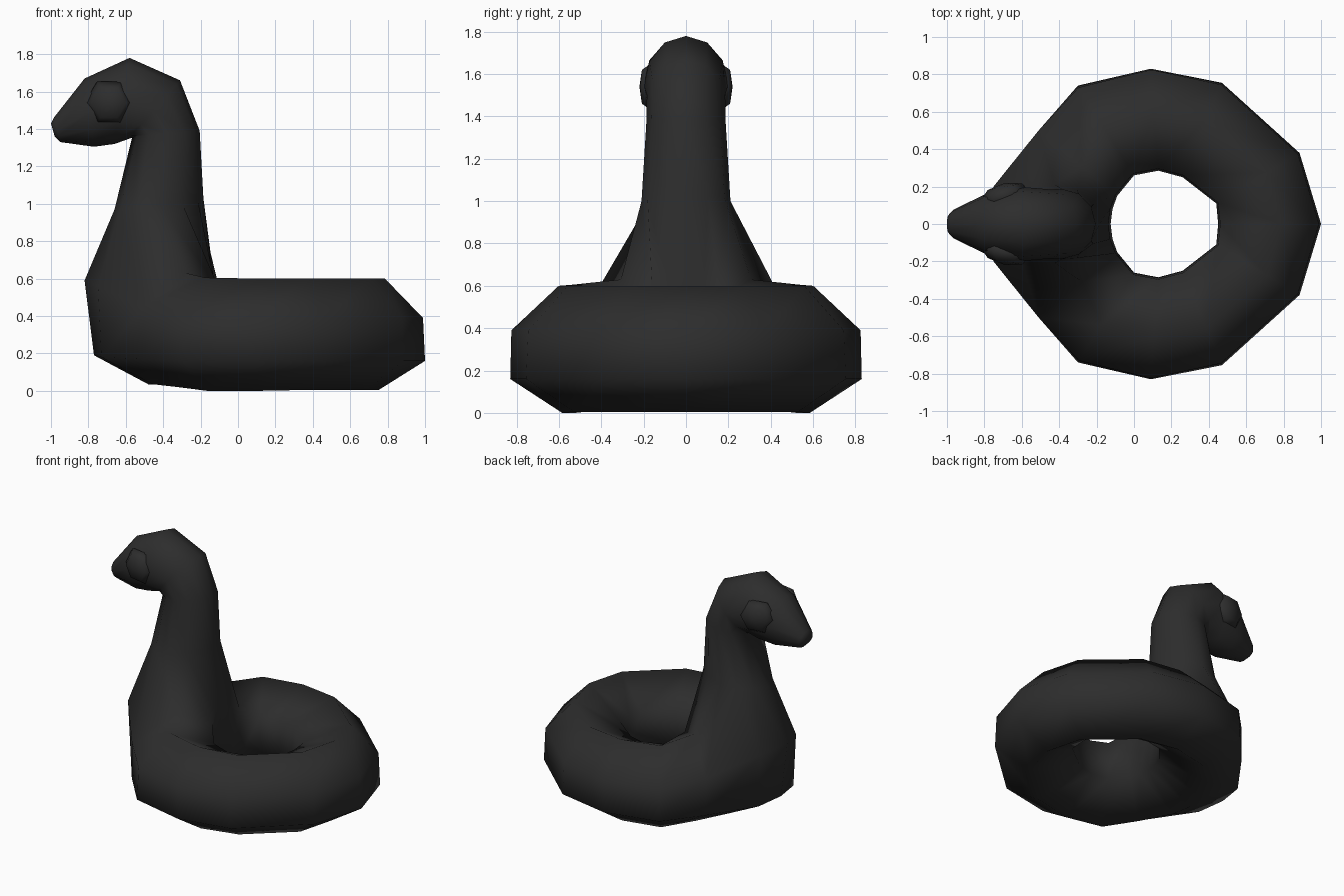
import bpy, bmesh, math
from mathutils import Vector

if "Cube" in bpy.data.objects:
    bpy.data.objects.remove(bpy.data.objects["Cube"])

mat = bpy.data.materials.new("dark_vinyl")
mat.diffuse_color = (0.026, 0.026, 0.026, 1)
mat.use_nodes = True
mat.node_tree.nodes["Principled BSDF"].inputs["Base Color"].default_value = mat.diffuse_color


def finish(bm, name):
    bmesh.ops.recalc_face_normals(bm, faces=bm.faces)
    me = bpy.data.meshes.new(name)
    bm.to_mesh(me)
    bm.free()
    for p in me.polygons:
        p.use_smooth = True
    me.materials.append(mat)
    ob = bpy.data.objects.new(name, me)
    bpy.context.collection.objects.link(ob)
    return ob


# Ring stations from tail to chest: outer x, y, inner x, y,
# outer-low z, outer-high z, top z, inner-high z, bottom z, outer-high t, top t
stations = [
    (1.00, 0.00, 0.45, 0.00, .16, .39, .60, .45, .005, .02, .39),
    (0.885, 0.38, 0.44, 0.11, .16, .39, .60, .45, .005, .02, .39),
    (0.47, 0.755, 0.26, 0.25, .16, .39, .60, .45, .005, .02, .39),
    (0.09, 0.83, 0.13, 0.285, .16, .39, .60, .45, 0, .01, .42),
    (-0.30, 0.74, 0.00, 0.26, .16, .39, .605, .47, 0, .02, .42),
    (-0.51, 0.50, -0.09, 0.15, .17, .44, .63, .54, .02, .0, .55),
    (-0.73, 0.20, -0.115, 0.08, .18, .56, .64, .59, .035, -.03, .5),
    (-0.77, 0.00, -0.125, 0.00, .19, .59, .64, .61, .035, -.078, .5),
]


def section(st, side):
    ox, oy, ix, iy, ol, oh, top, ih, low, toh, ttop = st
    o, i = Vector((ox, oy * side, 0)), Vector((ix, iy * side, 0))
    pts = [(0, ol), (toh, oh), (ttop, top), (0.98, ih), (1, .19), (0.45, low)]
    return [o.lerp(i, t) + Vector((0, 0, z)) for t, z in pts]


bm = bmesh.new()
rings = [[bm.verts.new(p) for p in section(s, 1)] for s in stations]
rings += [[bm.verts.new(p) for p in section(s, -1)] for s in stations[6:0:-1]]
n = len(rings)
for k in range(n):
    a, b = rings[k], rings[(k + 1) % n]
    for j in range(6):
        # the top of the chest stays open for the neck
        if 5 <= k <= 8 and j in (1, 2):
            continue
        bm.faces.new((a[j], b[j], b[(j + 1) % 6], a[(j + 1) % 6]))

# Neck and head: loops bridged up from the chest opening
loop = [rings[k][1] for k in (7, 6, 5)] + [rings[5][2]]
loop += [rings[k][3] for k in (5, 6, 7, 8, 9)] + [rings[9][2]]
loop += [rings[k][1] for k in (9, 8)]
# front/under x, z, back/top x, z, half width
neck = [
    (-0.66, 0.97, -0.185, 1.03, .21),
    (-0.565, 1.36, -0.205, 1.39, .187),
    (-0.59, 1.345, -0.31, 1.66, .185),
    (-0.66, 1.32, -0.58, 1.78, .20),
    (-0.77, 1.305, -0.82, 1.67, .16),
    (-0.95, 1.33, -0.985, 1.46, .075),
    (-0.98, 1.36, -1.0, 1.43, .05),
]
for fx, fz, bx, bz, w in neck:
    f, b = Vector((fx, 0, fz)), Vector((bx, 0, bz))
    new = []
    for j in range(12):
        a = j * math.pi / 6
        p = f.lerp(b, (1 - math.cos(a)) / 2)
        p.y = w * math.sin(a)
        new.append(bm.verts.new(p))
    for j in range(12):
        m = (j + 1) % 12
        bm.faces.new((loop[j], loop[m], new[m], new[j]))
    loop = new
bm.faces.new(loop)
bmesh.ops.delete(bm, geom=[v for v in bm.verts if not v.link_faces], context='VERTS')
finish(bm, "swim_ring_body")

# Eyes: flattened low-poly bulges, following the taper of the head
for side, name in ((1, "left_eye"), (-1, "right_eye")):
    bm = bmesh.new()
    bmesh.ops.create_uvsphere(bm, u_segments=6, v_segments=4, radius=1)
    for v in bm.verts:
        x, y, z = v.co
        v.co = (-0.69 + 0.13 * y, side * (0.15 + 0.07 * z + 0.025 * y), 1.54 + 0.13 * x)
    finish(bm, name)
